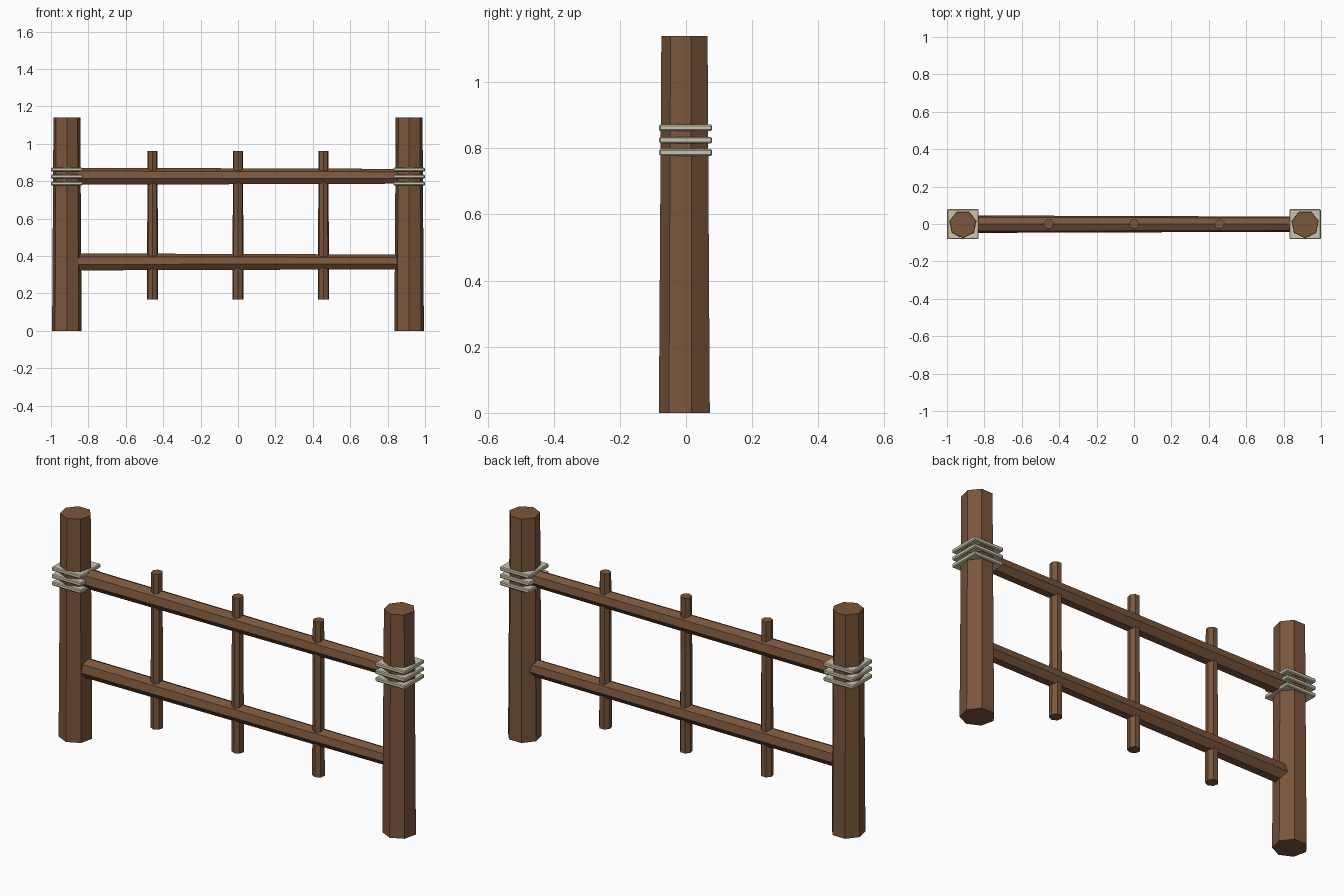
import bpy, bmesh, math
from mathutils import Matrix, Vector

if "Cube" in bpy.data.objects:
    bpy.data.objects.remove(bpy.data.objects["Cube"])


def material(name, rgb):
    m = bpy.data.materials.new(name)
    m.diffuse_color = (*rgb, 1.0)
    m.use_nodes = True
    m.node_tree.nodes["Principled BSDF"].inputs["Base Color"].default_value = m.diffuse_color
    return m


wood = material("brown wood", (0.195, 0.092, 0.044))
rope = material("pale rope", (0.60, 0.56, 0.42))
Y = -0.001   # common centre line
SIDES = 7


def add_object(name, bm, mat):
    bmesh.ops.recalc_face_normals(bm, faces=bm.faces)
    me = bpy.data.meshes.new(name)
    bm.to_mesh(me)
    bm.free()
    me.materials.append(mat)
    ob = bpy.data.objects.new(name, me)
    bpy.context.collection.objects.link(ob)
    return ob


def log(name, start, end, r1, r2, point_dir):
    """Tapered seven-sided log with one corner facing point_dir."""
    start, end = Vector(start), Vector(end)
    u = Vector(point_dir)
    v = (end - start).normalized().cross(u)
    bm = bmesh.new()
    rings = []
    for centre, r in ((start, r1), (end, r2)):
        ring = []
        for i in range(SIDES):
            a = 2 * math.pi * i / SIDES
            ring.append(bm.verts.new(centre + r * (math.cos(a) * u + math.sin(a) * v)))
        rings.append(ring)
    a, b = rings
    for i in range(SIDES):
        j = (i + 1) % SIDES
        bm.faces.new((a[i], a[j], b[j], b[i]))
    bm.faces.new(a[::-1])
    bm.faces.new(b)
    return add_object(name, bm, wood)


def binding(name, x, z):
    """Square rope band with softened edges."""
    bm = bmesh.new()
    bmesh.ops.create_cube(bm, size=1, matrix=Matrix.Translation((x, Y, z))
                          @ Matrix.Diagonal((0.168, 0.16, 0.02, 1)))
    bmesh.ops.bevel(bm, geom=bm.edges[:], offset=0.004, segments=1, affect='EDGES')
    return add_object(name, bm, rope)


# posts and their rope bindings
for side, x in (("left", -0.915), ("right", 0.915)):
    log(f"{side}_post", (x, Y, 0), (x, Y, 1.14), 0.081, 0.0735, (0, -1, 0))
    for k in range(3):
        binding(f"{side}_rope_{k + 1}", x, 0.787 + 0.0375 * k)

# horizontal rails, thicker at the left
for name, z in (("lower_rail", 0.366), ("upper_rail", 0.824)):
    log(name, (-0.915, Y, z), (0.915, Y, z), 0.048, 0.0415, (0, 0, 1))

# thin upright pickets
for i, x in enumerate((-0.457, 0, 0.457)):
    log(f"picket_{i + 1}", (x, Y, 0.168), (x, Y, 0.96), 0.0305, 0.0275, (0, -1, 0))
